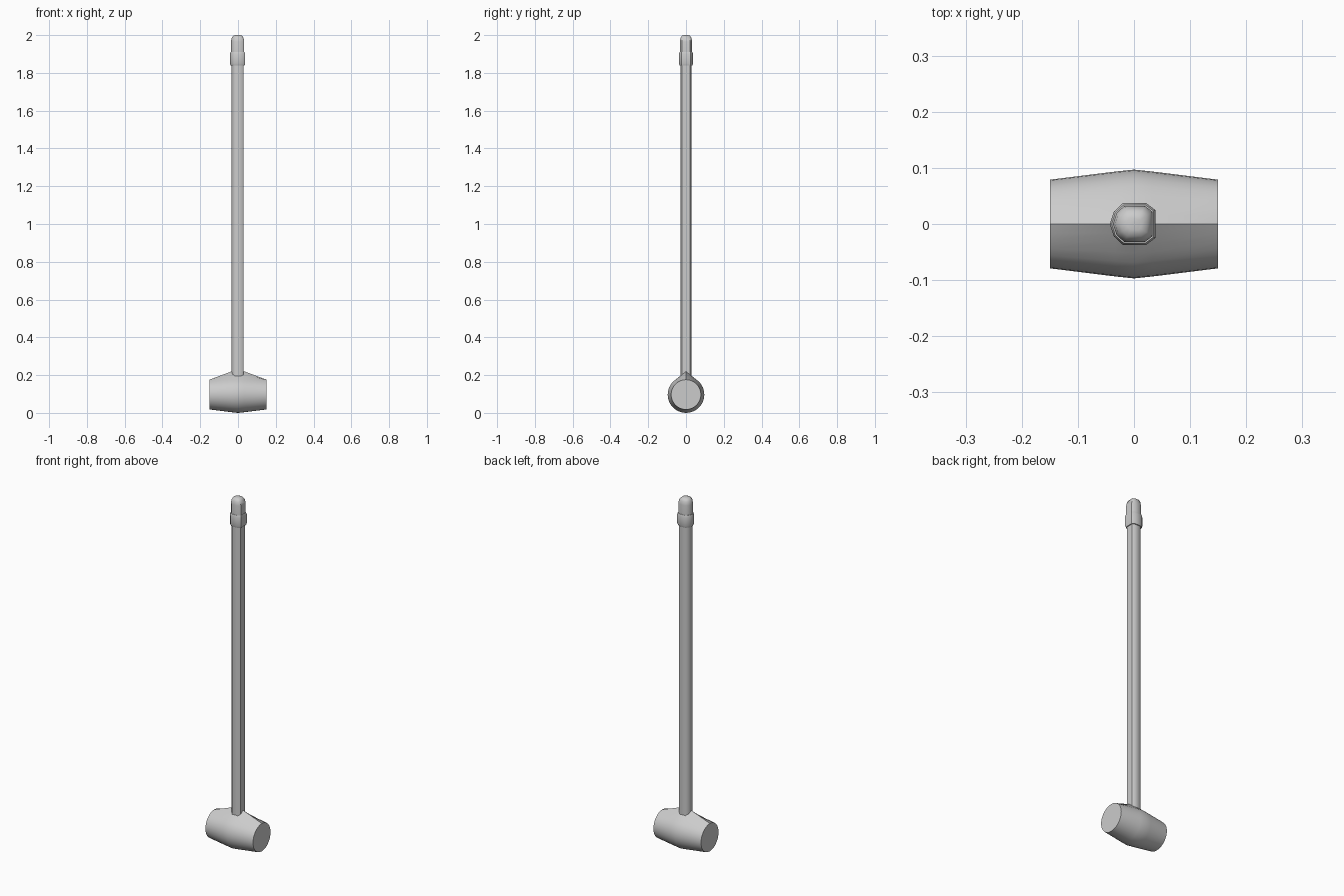
import bpy, bmesh, math

if "Cube" in bpy.data.objects:
    bpy.data.objects.remove(bpy.data.objects["Cube"])


def loft(name, rings, angle):
    """Skin a list of equal-length point rings and cap both ends."""
    bm = bmesh.new()
    vr = [[bm.verts.new(p) for p in ring] for ring in rings]
    n = len(vr[0])
    for a, b in zip(vr, vr[1:]):
        for i in range(n):
            j = (i + 1) % n
            bm.faces.new((a[i], a[j], b[j], b[i]))
    bm.faces.new(vr[0])
    bm.faces.new(vr[-1])
    bmesh.ops.recalc_face_normals(bm, faces=bm.faces)
    me = bpy.data.meshes.new(name)
    bm.to_mesh(me)
    bm.free()
    ob = bpy.data.objects.new(name, me)
    bpy.context.collection.objects.link(ob)
    bpy.ops.object.select_all(action='DESELECT')
    ob.select_set(True)
    bpy.context.view_layer.objects.active = ob
    bpy.ops.object.shade_smooth_by_angle(angle=math.radians(angle))
    return ob


# Barrel-shaped head, middle rings pulled up into a peak under the handle
CZ, PEAK, SEG = 0.097, 0.22, 32


def head_ring(x, r, peaked):
    pts = []
    for i in range(SEG):
        a = 2 * math.pi * i / SEG
        if a > math.pi:
            a -= 2 * math.pi
        y, z = r * math.sin(a), CZ + r * math.cos(a)
        if peaked and abs(a) < math.pi / 4:
            t = abs(a) / (math.pi / 4)
            s = r * math.sin(math.pi / 4)
            y = math.copysign(s * t, a)
            z = PEAK + (CZ + s - PEAK) * t
        pts.append((x, y, z))
    return pts


loft("mallet_head", [head_ring(-0.15, 0.079, False), head_ring(-0.033, 0.0935, True),
                     head_ring(0, 0.097, True), head_ring(0.033, 0.0935, True),
                     head_ring(0.15, 0.079, False)], 30)

# Handle, collar and rounded grip cap share one slightly uneven section
SECTION = [(-.043, 0), (-.036, .022), (-.02, .037), (.022, .037), (.038, .025),
           (.038, -.025), (.022, -.037), (-.02, -.037), (-.036, -.022)]


def pole(name, profile):
    loft(name, [[(x * s, y * s, z) for x, y in SECTION] for z, s in profile], 46)


pole("handle", [(0.15, 0.8), (1.86, 0.8)])
pole("handle_collar", [(1.84, 0.92), (1.85, 1), (1.90, 1), (1.91, 0.92)])
pole("handle_cap", [(1.89, 0.87), (1.965, 0.87), (1.985, 0.78), (1.996, 0.58), (2.0, 0.3)])
